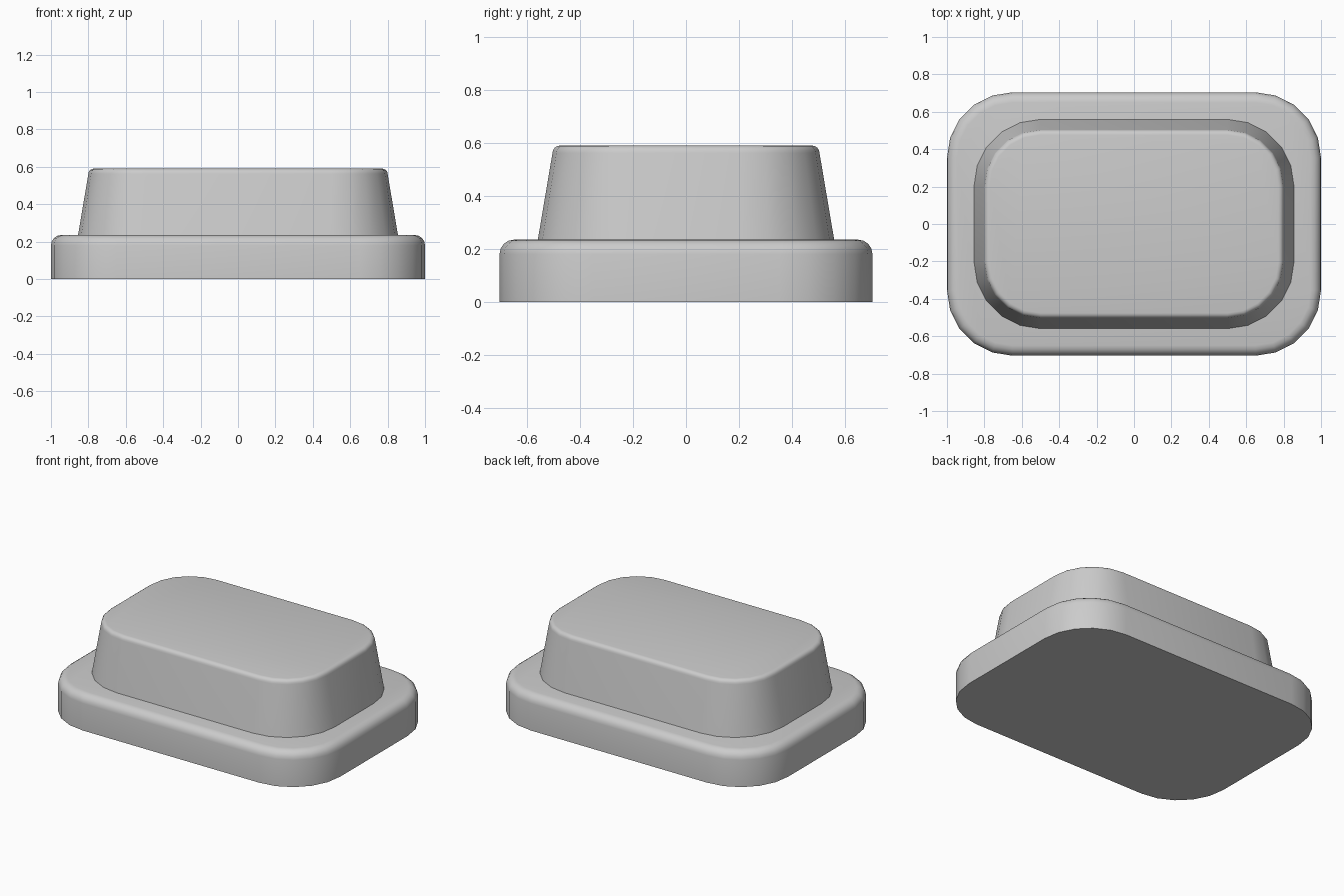
import bpy
import bmesh
from math import sin, cos, pi

cube = bpy.data.objects.get("Cube")
if cube:
    bpy.data.objects.remove(cube, do_unlink=True)

CORNER_STEPS = 5
BEVEL_STEPS = 4

grey = bpy.data.materials.new("plain grey")
grey.use_nodes = True
colour = (0.6, 0.6, 0.6, 1)
grey.diffuse_color = colour
grey.node_tree.nodes["Principled BSDF"].inputs["Base Color"].default_value = colour


def rounded_ring(bm, cx, cy, radius, z):
    """Rounded rectangle with corner arcs centred on (+-cx, +-cy)."""
    ring = []
    for quarter, (sx, sy) in enumerate([(1, 1), (-1, 1), (-1, -1), (1, -1)]):
        for i in range(CORNER_STEPS + 1):
            a = (quarter + i / CORNER_STEPS) * pi / 2
            ring.append(bm.verts.new((sx * cx + radius * cos(a),
                                      sy * cy + radius * sin(a), z)))
    return ring


def rounded_block(name, cx, cy, r_low, r_high, z_low, z_high, bevel):
    """Tapered rounded block with a sharp bottom and a bevelled top rim."""
    profile = [(r_low, z_low)]
    for i in range(BEVEL_STEPS + 1):
        a = i / BEVEL_STEPS * pi / 2
        profile.append((r_high - bevel * (1 - cos(a)),
                        z_high - bevel * (1 - sin(a))))
    bm = bmesh.new()
    rings = [rounded_ring(bm, cx, cy, r, z) for r, z in profile]
    for low, high in zip(rings, rings[1:]):
        for i in range(len(low)):
            j = (i + 1) % len(low)
            bm.faces.new((low[i], low[j], high[j], high[i]))
    bm.faces.new(rings[0][::-1])
    bm.faces.new(rings[-1])
    mesh = bpy.data.meshes.new(name)
    bm.to_mesh(mesh)
    bm.free()
    mesh.materials.append(grey)
    obj = bpy.data.objects.new(name, mesh)
    bpy.context.collection.objects.link(obj)
    bpy.ops.object.select_all(action="DESELECT")
    obj.select_set(True)
    bpy.context.view_layer.objects.active = obj
    bpy.ops.object.shade_smooth_by_angle(angle=pi / 6)


# Wide straight-sided base
rounded_block("base", 0.65, 0.354, 0.35, 0.35, 0, 0.235, 0.055)
# Tapered upper body, sunk slightly into the base
rounded_block("upper_body", 0.5, 0.204, 0.357, 0.3, 0.225, 0.59, 0.028)
